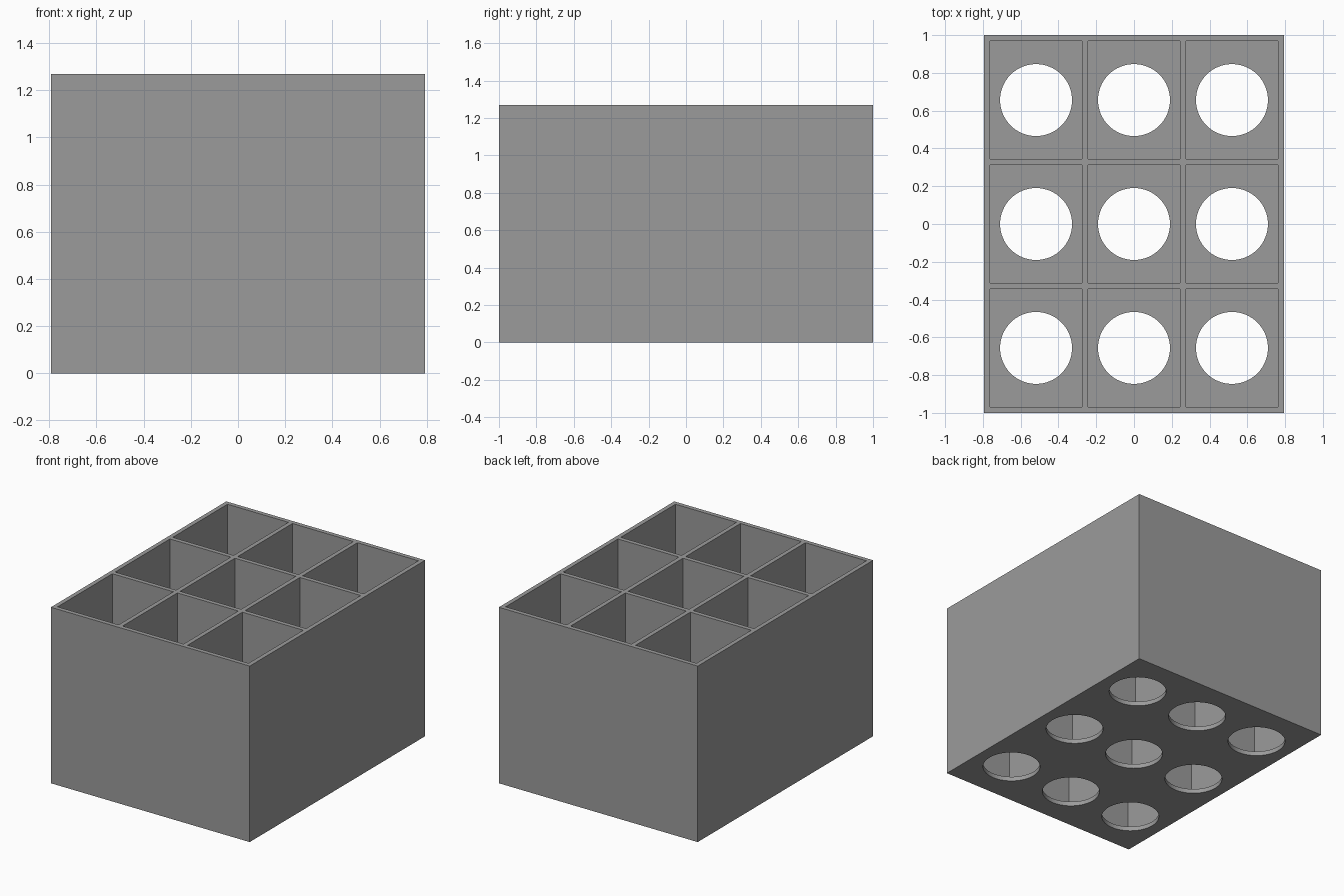
import bpy, bmesh, math
from mathutils import Matrix, Vector

if "Cube" in bpy.data.objects:
    bpy.data.objects.remove(bpy.data.objects["Cube"])

U = 2 / 63                                 # one design unit
W, D, H = 50 * U, 63 * U, 40 * U           # outer size
WALL, HOLE_R = U, 6 * U
CELL_X, CELL_Y = (W - 4 * WALL) / 3, (D - 4 * WALL) / 3
CENTRES = [(i * (CELL_X + WALL), j * (CELL_Y + WALL))
           for i in (-1, 0, 1) for j in (-1, 0, 1)]


def add_box(bm, x, y, z0, z1, sx, sy):
    m = Matrix.Translation(Vector((x, y, (z0 + z1) / 2))) @ Matrix.Diagonal((sx, sy, z1 - z0, 1))
    bmesh.ops.create_cube(bm, size=1, matrix=m)


def make_object(name, bm):
    me = bpy.data.meshes.new(name)
    bm.to_mesh(me)
    bm.free()
    ob = bpy.data.objects.new(name, me)
    bpy.context.collection.objects.link(ob)
    return ob


# Solid outer block
bm = bmesh.new()
add_box(bm, 0, 0, 0, H, W, D)
tray = make_object("compartment_box", bm)
grey = bpy.data.materials.new("grey")
grey.diffuse_color = (0.33, 0.33, 0.33, 1)
grey.use_nodes = True
grey.node_tree.nodes["Principled BSDF"].inputs["Base Color"].default_value = grey.diffuse_color
tray.data.materials.append(grey)

# Nine open compartments
bm = bmesh.new()
for x, y in CENTRES:
    add_box(bm, x, y, WALL, H + 0.1, CELL_X, CELL_Y)
cells = make_object("compartment_cutter", bm)

# Round hole in the floor of each compartment
bm = bmesh.new()
for x, y in CENTRES:
    bmesh.ops.create_cone(bm, cap_ends=True, segments=64, radius1=HOLE_R, radius2=HOLE_R,
                          depth=0.2, matrix=Matrix.Translation((x, y, 0)))
holes = make_object("floor_hole_cutter", bm)

# Cut, then discard the cutters
bpy.context.view_layer.objects.active = tray
tray.select_set(True)
for cutter in (cells, holes):
    cutter.hide_render = True
    mod = tray.modifiers.new(cutter.name, 'BOOLEAN')
    mod.operation, mod.solver, mod.object = 'DIFFERENCE', 'EXACT', cutter
    bpy.ops.object.modifier_apply(modifier=mod.name)
    bpy.data.objects.remove(cutter)
bpy.ops.object.shade_smooth_by_angle(angle=math.radians(30))
